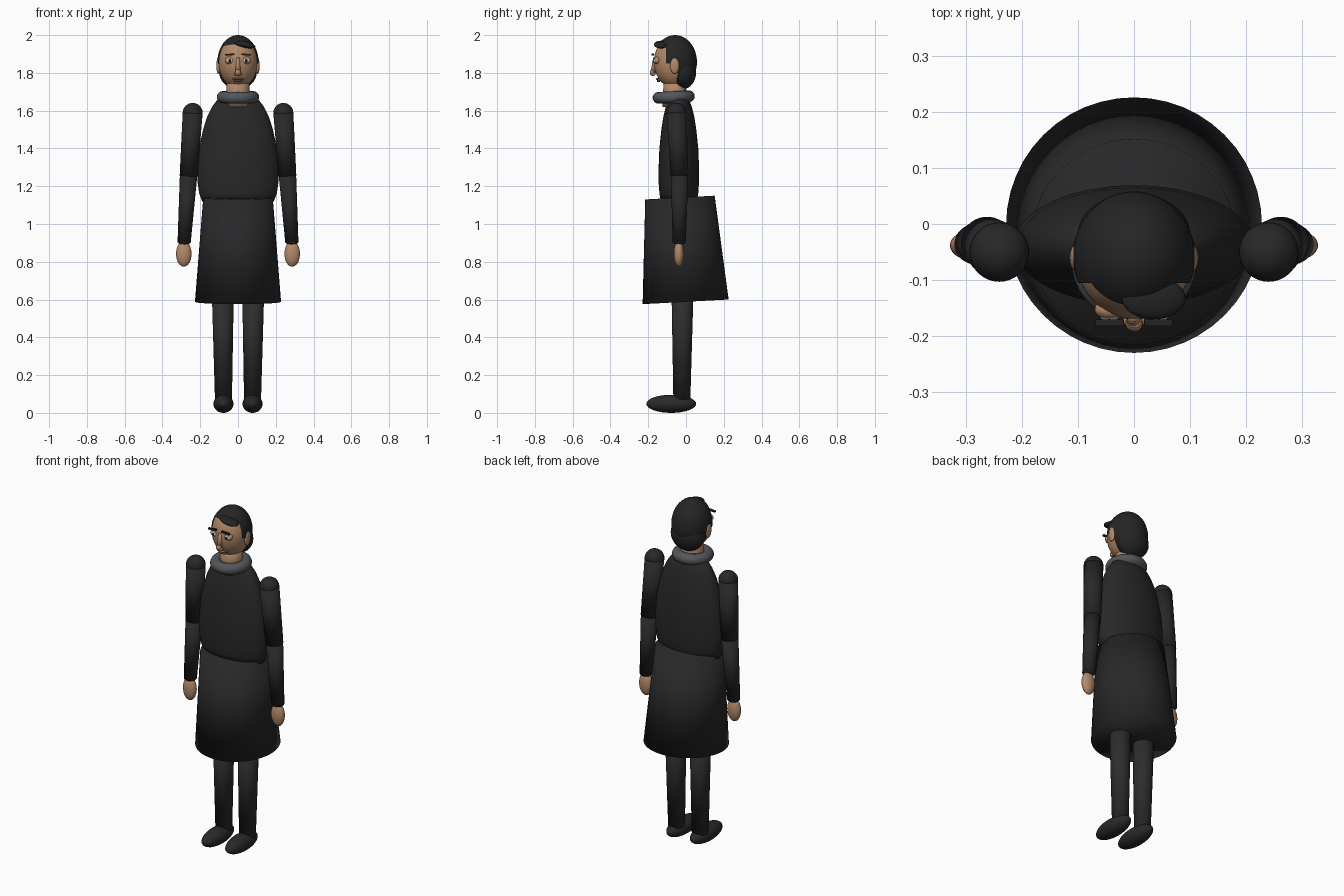
import bpy
import bmesh
import math
from mathutils import Vector, Matrix

cube = bpy.data.objects.get("Cube")
if cube:
    bpy.data.objects.remove(cube, do_unlink=True)


def material(name, rgb):
    m = bpy.data.materials.new(name)
    m.use_nodes = True
    m.diffuse_color = (*rgb, 1)
    bsdf = m.node_tree.nodes["Principled BSDF"]
    bsdf.inputs["Base Color"].default_value = (*rgb, 1)
    bsdf.inputs["Roughness"].default_value = 0.8
    return m


COAT = material("black cloth", (0.021, 0.021, 0.022))
TROUSER = material("charcoal cloth", (0.026, 0.026, 0.027))
SHOE = material("shoe black", (0.022, 0.022, 0.023))
HAIR = material("hair black", (0.018, 0.018, 0.019))
GREY = material("collar grey", (0.085, 0.095, 0.105))
SKIN = material("skin", (0.45, 0.25, 0.14))
LIP = material("lip brown", (0.27, 0.13, 0.08))
WHITE = material("eye white", (0.6, 0.57, 0.52))
DARK = material("iris dark", (0.012, 0.01, 0.009))


def finish(name, bm, mat):
    mesh = bpy.data.meshes.new(name)
    bm.normal_update()
    bm.to_mesh(mesh)
    bm.free()
    mesh.materials.append(mat)
    mesh.polygons.foreach_set("use_smooth", [True] * len(mesh.polygons))
    obj = bpy.data.objects.new(name, mesh)
    bpy.context.collection.objects.link(obj)
    return obj


def sphere_mesh(center, radii, tilt=0.0, axis='X', segs=32):
    bm = bmesh.new()
    bmesh.ops.create_uvsphere(bm, u_segments=segs, v_segments=segs // 2, radius=1)
    place = Matrix.Translation(center) @ Matrix.Rotation(tilt, 4, axis)
    bm.transform(place @ Matrix.Diagonal((*radii, 1)))
    return bm


def ellipsoid(name, center, radii, mat, **options):
    return finish(name, sphere_mesh(center, radii, **options), mat)


def limb(name, start, end, r1, r2, mat, segs=32):
    """Tapered closed cylinder running between two points."""
    start, end = Vector(start), Vector(end)
    axis = end - start
    bm = bmesh.new()
    bmesh.ops.create_cone(bm, cap_ends=True, segments=segs, radius1=r1, radius2=r2,
                          depth=axis.length)
    turn = Vector((0, 0, 1)).rotation_difference(axis).to_matrix().to_4x4()
    bm.transform(Matrix.Translation((start + end) / 2) @ turn)
    return finish(name, bm, mat)


def box(name, center, size, mat, tilt=0.0):
    bm = bmesh.new()
    bmesh.ops.create_cube(bm, size=1)
    bm.transform(Matrix.Translation(center) @ Matrix.Rotation(tilt, 4, 'Y')
                 @ Matrix.Diagonal((*size, 1)))
    obj = finish(name, bm, mat)
    for p in obj.data.polygons:
        p.use_smooth = False
    return obj


def torus(name, center, major, minor, mat, tilt, segs=40, rings=14):
    bm = bmesh.new()
    ring = bmesh.ops.create_circle(bm, segments=rings, radius=minor)["verts"]
    bmesh.ops.transform(bm, verts=ring, matrix=Matrix.Translation((major, 0, 0))
                        @ Matrix.Rotation(math.pi / 2, 4, 'X'))
    bmesh.ops.spin(bm, geom=bm.verts[:] + bm.edges[:], axis=(0, 0, 1),
                   cent=(0, 0, 0), angle=math.tau, steps=segs)
    bmesh.ops.remove_doubles(bm, verts=bm.verts, dist=0.0005)
    bmesh.ops.recalc_face_normals(bm, faces=bm.faces)
    bm.transform(Matrix.Translation(center) @ Matrix.Rotation(tilt, 4, 'X'))
    return finish(name, bm, mat)


# Torso: lofted oval rings, (height, half width)
profile = [(1.12, 0.190), (1.16, 0.205), (1.22, 0.214), (1.30, 0.214), (1.40, 0.206),
           (1.50, 0.185), (1.57, 0.163), (1.62, 0.138), (1.66, 0.108), (1.68, 0.07)]
bm = bmesh.new()
loops = []
for z, w in profile:
    loops.append([bm.verts.new((w * math.cos(a), -0.038 + 0.5 * w * math.sin(a), z))
                  for a in (math.tau * i / 48 for i in range(48))])
for low, high in zip(loops, loops[1:]):
    for i in range(48):
        j = (i + 1) % 48
        bm.faces.new((low[i], low[j], high[j], high[i]))
bm.faces.new(loops[-1])
bm.faces.new(loops[0][::-1])
finish("torso", bm, COAT)

# Coat skirt, collar and neck
limb("coat_skirt", (0, -0.002, 0.588), (0, -0.032, 1.14), 0.228, 0.184, COAT, 48)
torus("collar", (0, -0.065, 1.672), 0.081, 0.031, GREY, 0.05)
limb("neck", (0, -0.06, 1.62), (0, -0.06, 1.78), 0.064, 0.058, SKIN)

# Arms, legs, hands and feet on both sides
for s, side in ((1, "left"), (-1, "right")):
    shoulder = (s * 0.24, -0.05, 1.588)
    elbow = (s * 0.262, -0.034, 1.255)
    wrist = (s * 0.285, -0.036, 0.905)
    ellipsoid(side + "_shoulder", shoulder, (0.053,) * 3, COAT)
    limb(side + "_upper_sleeve", shoulder, elbow, 0.053, 0.047, COAT)
    ellipsoid(side + "_elbow", elbow, (0.045,) * 3, COAT)
    limb(side + "_lower_sleeve", elbow, wrist, 0.046, 0.035, COAT)
    ellipsoid(side + "_cuff", wrist, (0.035, 0.035, 0.015), COAT)
    ellipsoid(side + "_hand", (s * 0.287, -0.038, 0.842), (0.041, 0.027, 0.068), SKIN)
    limb(side + "_leg", (s * 0.077, -0.022, 0.07), (s * 0.081, -0.018, 0.72),
         0.045, 0.06, TROUSER)
    ellipsoid(side + "_shoe", (s * 0.077, -0.078, 0.048), (0.053, 0.132, 0.048), SHOE)

# Head
HEAD = Vector((0, -0.058, 1.858))
ellipsoid("head", HEAD, (0.104, 0.112, 0.139), SKIN, segs=48)

# Hair cap: a shell sliced along the hairline, with the face area removed
bm = sphere_mesh(HEAD, (0.109, 0.116, 0.142), segs=64)
for point, normal in (((0, 0, 1.915), (0, 0.25, 1)), ((0, -0.105, 0), (0, 1, 0)),
                      ((0, -0.045, 0), (0, 1, 0)), ((0, 0, 1.85), (0, 0, 1))):
    bmesh.ops.bisect_plane(bm, geom=bm.verts[:] + bm.edges[:] + bm.faces[:],
                           plane_co=point, plane_no=normal, dist=0.0001)


def is_face_area(c):
    above = (c.z - 1.915) + 0.25 * c.y > 0
    sideburn = c.y > -0.105 and c.z > 1.85
    return not (above or sideburn or c.y > -0.045)


bare = [f for f in bm.faces if is_face_area(f.calc_center_median())]
bmesh.ops.delete(bm, geom=bare, context='FACES')
finish("hair_cap", bm, HAIR)
ellipsoid("hair_back", (0, -0.016, 1.806), (0.100, 0.070, 0.092), HAIR)
ellipsoid("hair_lock", (0.035, -0.132, 1.95), (0.058, 0.038, 0.017), HAIR,
          tilt=0.2, axis='Y')

# Paired facial features
for s, side in ((1, "left"), (-1, "right")):
    ellipsoid(side + "_ear", (s * 0.103, -0.06, 1.838), (0.012, 0.024, 0.043), SKIN)
    ellipsoid(side + "_eyelid", (s * 0.044, -0.152, 1.866), (0.026, 0.018, 0.020), SKIN)
    ellipsoid(side + "_eye", (s * 0.044, -0.160, 1.864), (0.019, 0.014, 0.012), WHITE)
    ellipsoid(side + "_iris", (s * 0.044, -0.171, 1.864), (0.008, 0.005, 0.009), DARK)
    box(side + "_eyebrow", (s * 0.043, -0.176, 1.897), (0.05, 0.012, 0.009), HAIR,
        tilt=s * 0.06)
    ellipsoid(side + "_nostril", (s * 0.011, -0.172, 1.793), (0.009, 0.010, 0.008), SKIN)

# Nose and mouth
limb("nose_bridge", (0, -0.174, 1.80), (0, -0.165, 1.88), 0.014, 0.009, SKIN, 16)
ellipsoid("nose_tip", (0, -0.177, 1.802), (0.015, 0.015, 0.018), SKIN)
ellipsoid("upper_lip", (0, -0.150, 1.768), (0.032, 0.010, 0.005), LIP)
ellipsoid("lower_lip", (0, -0.145, 1.757), (0.024, 0.010, 0.006), LIP)
